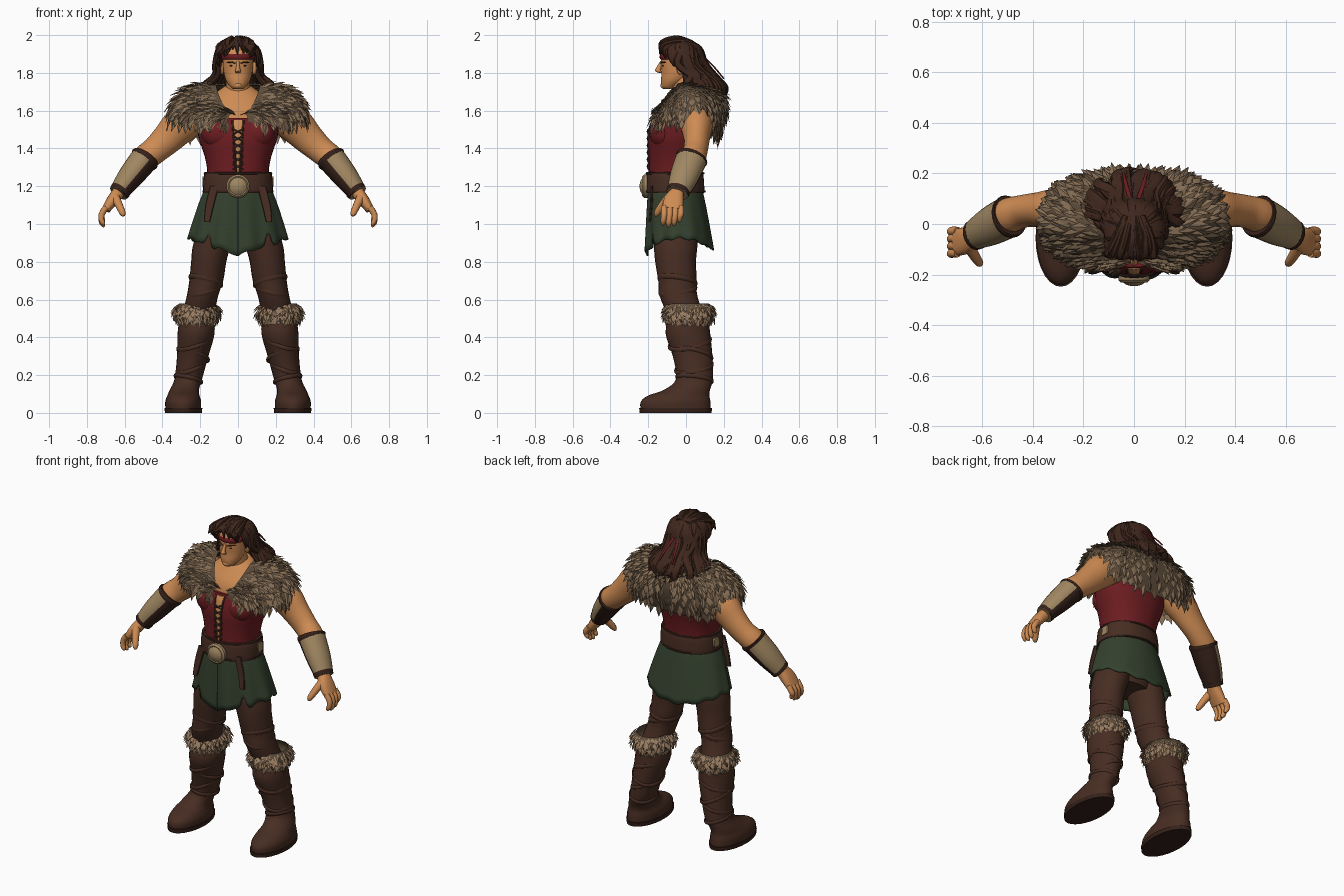
import bpy, bmesh, math, random
from mathutils import Vector as V
from math import sin, cos, pi

random.seed(3)
if "Cube" in bpy.data.objects:
    bpy.data.objects.remove(bpy.data.objects["Cube"])

# Colours
MATS = {}
for label, rgb in {
        "skin": (.62, .26, .088), "hair brown": (.05, .02, .012),
        "collar fur": (.235, .155, .09), "shadow fur": (.11, .072, .043),
        "cuff fur": (.31, .197, .115), "red cloth": (.15, .012, .015),
        "green cloth": (.034, .053, .027), "brown leather": (.063, .026, .016),
        "dark leather": (.036, .015, .01), "tan leather": (.35, .24, .12)}.items():
    m = bpy.data.materials.new(label)
    m.use_nodes = True
    m.diffuse_color = (*rgb, 1)
    m.node_tree.nodes["Principled BSDF"].inputs["Base Color"].default_value = (*rgb, 1)
    MATS[label] = m
made = []


def build(name, parts, mats, s=1, rule=None):
    """Join (verts, faces) parts into one object, mirrored when s is -1."""
    verts, faces = [], []
    for v, f in parts:
        faces += [[i + len(verts) for i in q] for q in f]
        verts += [(p[0] * s, p[1], p[2]) for p in v]
    me = bpy.data.meshes.new(name)
    me.from_pydata(verts, [], faces)
    mats = [mats] if isinstance(mats, str) else mats
    for label in mats:
        me.materials.append(MATS[label])
    bm = bmesh.new()
    bm.from_mesh(me)
    bmesh.ops.recalc_face_normals(bm, faces=bm.faces)
    if rule:
        for f in bm.faces:
            f.material_index = rule(f)
    bm.to_mesh(me)
    bm.free()
    ob = bpy.data.objects.new(name, me)
    bpy.context.collection.objects.link(ob)
    made.append(ob)
    return ob


def spline(pts, k):
    out = []
    for i in range(len(pts) - 1):
        p = [pts[max(0, min(len(pts) - 1, i + d))] for d in (-1, 0, 1, 2)]
        for j in range(k):
            t = j / k
            out.append([b + .5 * t * (c - a + t * (2*a - 5*b + 4*c - d + t * (3*(b - c) + d - a)))
                        for a, b, c, d in zip(*p)])
    return out + [list(pts[-1])]


def tube(pts, sides=20, flat=False, ref=(0, 1, 0), k=4, power=2):
    """Loft ellipses (x, y, z, radius along ref, other radius) along a path."""
    pts = spline([p if len(p) == 5 else (*p, p[3]) for p in pts], k)
    verts, n = [], len(pts)
    for i, p in enumerate(pts):
        a, b = V((1, 0, 0)), V((0, 1, 0))
        if not flat:
            t = (V(pts[min(i + 1, n - 1)][:3]) - V(pts[max(i - 1, 0)][:3])).normalized()
            a = (V(ref) - t * t.dot(V(ref))).normalized()
            b = t.cross(a)
        for j in range(sides):
            c, d = cos(2 * pi * j / sides), sin(2 * pi * j / sides)
            c, d = (math.copysign(abs(e) ** (2 / power), e) for e in (c, d))
            verts.append(V(p[:3]) + a * c * p[3] + b * d * p[4])
    faces = [(i*sides + j, i*sides + (j+1) % sides, (i+1)*sides + (j+1) % sides, (i+1)*sides + j)
             for i in range(n - 1) for j in range(sides)]
    return verts, faces + [list(range(sides)), list(range((n - 1) * sides, n * sides))]


def ring(c, rx, ry, h, w, tilt=0, n=32):
    """Band around an ellipse, h half height, w half thickness."""
    ang = [2 * pi * i / n for i in range(n + 2)]
    return tube([(c[0] + rx * cos(a), c[1] + ry * sin(a), c[2] + tilt * cos(a + .6), h, w)
                 for a in ang], 8, ref=(0, 0, 1), k=1)


def ball(c, r):
    angs = [pi * i / 12 for i in range(1, 12)]
    return tube([(c[0], c[1], c[2] - r[2] * cos(a), r[0] * sin(a), r[1] * sin(a)) for a in angs], flat=True, k=1)


def grid(surf, nu, nv):
    verts = [surf(i / nu, j / nv) for j in range(nv + 1) for i in range(nu + 1)]
    w = nu + 1
    return verts, [(j*w + i, j*w + i + 1, (j+1)*w + i + 1, (j+1)*w + i) for j in range(nv) for i in range(nu)]


def tufts(surf, rows, count, length, width):
    """Pointed leaves laid down a surface in staggered rows."""
    parts = []
    for r in range(rows):
        for c in range(count):
            u = min(.985, max(.005, (c + .5 * (r % 2) + random.uniform(-.3, .3)) / count))
            v = min(.95, (r + random.uniform(0, .5)) / rows)
            p = surf(u, v)
            side, down = (surf(u + .01, v) - p).normalized(), (surf(u, v + .02) - p).normalized()
            n = side.cross(down).normalized()
            down = (down + side * random.uniform(-.3, .3) + n * .22).normalized()
            L, w = length * random.uniform(.75, 1.2), width * random.uniform(.75, 1.15)
            q = p + down * L * .45
            parts.append(([p, q - side * w, q + side * w, q + n * w * .4, p + down * L],
                          [(0, 1, 3), (0, 3, 2), (1, 4, 3), (2, 3, 4), (0, 2, 4, 1)]))
    return parts


# Torso, neck and vest
build("chest", [tube([(0, -.03, 1.5, .2, .13), (0, -.02, 1.6, .2, .125), (0, 0, 1.67, .15, .1),
                      (0, .01, 1.73, .07, .065)], 32, flat=True),
                tube([(0, .02, 1.62, .085), (0, -.005, 1.7, .068), (0, -.03, 1.78, .06)], ref=(1, 0, 0))], "skin")
build("vest", [tube([(0, -.055, 1.2, .17, .14), (0, -.055, 1.28, .163, .14), (0, -.05, 1.36, .177, .146),
                     (0, -.042, 1.45, .207, .157), (0, -.035, 1.52, .215, .15), (0, -.035, 1.56, .205, .135)],
                    40, flat=True, power=2.2)]
      + [ball((s * .095, -.12, 1.48), (.1, .073, .085)) for s in (1, -1)], "red cloth")
front = [(1.27, -.194), (1.36, -.196), (1.45, -.2), (1.52, -.188), (1.55, -.175)]
build("vest_opening", [tube([(0, y, z, .005 + .07 * (z - 1.27), .004) for z, y in front], 8, flat=True)], "skin")
laces = [tube([(s * (.01 + .07 * (z - 1.27)), y, z, .005) for z, y in front], 8, flat=True) for s in (1, -1)]
for i in range(6):
    z = 1.29 + i * .037
    laces += [tube([(-s * .027, -.198, z, .0045), (0, -.204, z + .014, .0045), (s * .027, -.198, z + .028, .0045)],
                   6, ref=(0, 0, 1), k=2) for s in (1, -1)]
build("vest_laces", laces, "brown leather")

# Belt and buckle
build("belt", [tube([(0, -.058, z, r, r - .03) for z, r in ((1.165, .183), (1.19, .185), (1.25, .181), (1.275, .174))],
                    40, flat=True, power=2.2)], "brown leather")
build("belt_trim", [ring((0, -.058, z), r, r - .026, .006, .005) for z, r in ((1.172, .184), (1.268, .177))], "dark leather")
build("buckle", [tube([(0, -.19, 1.2, .062), (0, -.222, 1.2, .062), (0, -.232, 1.2, .052), (0, -.229, 1.2, .046),
                       (0, -.24, 1.2, .03), (0, -.245, 1.2, .012)], 24, ref=(0, 0, 1), k=1)], "tan leather")
build("belt_side_plates", [tube([(s * .17, -.04, 1.225, .024, .027), (s * .187, -.04, 1.225, .024, .027)], 16, k=1, power=5)
                           for s in (1, -1)], "tan leather")
build("hanging_straps", [tube([(s * .125, -.18, 1.2, .024, .007), (s * .15, -.184, 1.1, .023, .007),
                               (s * .165, -.192, 1.01, .016, .007)], 8, flat=True, power=4) for s in (1, -1)], "brown leather")


# Skirt with pleats, notches and a long ragged front flap
def skirt(u, v):
    th = (2 * u - 1) * pi
    f = pi - abs(th)
    hem = .895 - .03 * cos(2 * th) + .006 * sin(13 * th) + .07 * max(0, 1 - abs(f - .66) / .1)
    hem -= .035 - .03 * abs(sin(4 * th)) if f < .6 else 0
    flare = v ** .8
    wave = 1 + (.022 - .028 * cos(th)) * v * sin(11 * th + 1)
    return V(((.172 + .092 * flare) * wave * sin(th), -.058 + .025 * v + (.142 + .04 * flare) * wave * cos(th),
              1.19 + (hem - 1.19) * v))


sk = build("skirt", [grid(skirt, 120, 10)], "green cloth")
sk.modifiers.new("thickness", "SOLIDIFY").thickness = .008
build("hips", [tube([(0, -.055, .9, .14, .1), (0, -.055, 1.0, .18, .125), (0, -.055, 1.18, .165, .13)], flat=True)],
      "brown leather")


# Fur collar draped over the shoulders
def collar(u, v):
    th = (2 * u - 1) * pi * .975
    x, y = sin(th), cos(th)
    f, b = max(0, -y), max(0, y)
    sx, sy = (math.copysign(abs(e) ** .75, e) for e in (x, y))
    inner = V((.115 * x, -.03 + .12 * y, 1.735 - .16 * f ** 1.5))
    mid = V((.37 * sx, .03 + (.25 if y > 0 else .2) * sy, 1.755 - .15 * f - .05 * b))
    hem = V((.36 * sx, .03 + (.135 if y > 0 else .205) * sy, 1.545 - .1 * b - .015 * f))
    return inner * (1 - v) ** 2 + mid * 2 * v * (1 - v) + hem * v * v


build("collar_lining", [grid(collar, 64, 12)], "shadow fur")
coat = tufts(collar, 11, 50, .075, .019)
build("collar_undercoat", coat[::5], "shadow fur")
build("collar_fur", [t for i, t in enumerate(coat) if i % 5], "collar fur")

# Head and face
build("head", [tube([(0, -.092, 1.715, .026, .024), (0, -.086, 1.728, .042, .043), (0, -.064, 1.76, .064, .068),
                     (0, -.05, 1.8, .075, .08), (0, -.045, 1.85, .08, .088), (0, -.04, 1.9, .08, .09),
                     (0, -.035, 1.95, .06, .07)], 32, flat=True),
               tube([(0, -.125, 1.862, .008, .012), (0, -.142, 1.83, .01, .014), (0, -.148, 1.81, .015, .016),
                     (0, -.128, 1.799, .011, .012)], 12, flat=True),
               ball((0, -.114, 1.733), (.024, .022, .018))]
      + [ball((s * .086, -.03, 1.825), (.014, .02, .034)) for s in (1, -1)], "skin")
build("brows_and_eyes", [tube([(s * .013, -.133, 1.85, .003), (s * .036, -.126, 1.857, .004), (s * .058, -.105, 1.855, .003)],
                              8, ref=(0, 0, 1)) for s in (1, -1)]
      + [ball((s * .034, -.121, 1.838), (.01, .006, .004)) for s in (1, -1)], "hair brown")
build("mouth", [tube([(-.025, -.117, 1.776, .002), (0, -.126, 1.773, .003), (.027, -.117, 1.779, .002)], 6, ref=(0, 0, 1))],
      "brown leather")
build("headband", [ring((0, -.04, 1.886), .084, .094, .015, .006)]
      + [tube([(x * .5, .1, 1.88, .008, .004), (x, .15, 1.83, .008, .004), (x * 1.4, .2, 1.77, .006, .004)],
              8, ref=(1, 0, 0)) for x in (.035, -.03)], "red cloth")

# Hair: cap, wavy back locks, temple curls, swept fringe
locks = [ball((0, -.015, 1.895), (.093, .098, .09))]
for i in range(54):
    a = -1.65 + 3.3 * i / 53 + random.uniform(-.08, .08)
    k, w = random.uniform(.88, 1.12), random.uniform(.014, .025)
    wave = [random.uniform(-.2, .2) for _ in range(5)]
    path = [(.03, -.03, .03, 1.968, .6), (.098, -.03, .1, 1.93, 1), (.11 * k, -.02, .115 * k, 1.85, 1),
            (.115 * k, .0, .145 * k, 1.785, 1), (.17 * k, .04, .155 * k, 1.725, 1.1),
            (.18 * k, .055, .15 * k, random.uniform(1.62, 1.7), .2)]
    locks.append(tube([(r * sin(a + d), cy + ry * cos(a + d), z, w * q, .016 * q)
                       for (r, cy, ry, z, q), d in zip(path, [0] + wave)], 8, ref=(cos(a), -sin(a), 0)))
for s in (1, -1):
    for y in (-.075, -.055, -.035):
        locks.append(tube([(s * .06, y + .02, 1.96, .016, .012), (s * .098, y - .01, 1.92, .016, .013),
                           (s * .108, y, 1.87, .015, .012), (s * .098, y + .015, 1.835, .004, .004)], 8))
for i in range(24):
    x = -.08 + .16 * i / 23
    z, w = random.uniform(-.012, .008) - 3 * x * x, random.uniform(.01, .017)
    locks.append(tube([(x * .4, .03, 1.962, .014, .012), (x * .9, -.05, 1.98 + z, w, .014),
                       (x * 1.2 - .01, -.118 + random.uniform(-.012, .01), 1.957 + z, w, .013),
                       (x * 1.35 + random.uniform(-.05, .02), -.138 + 5 * x * x, 1.91 + z + random.uniform(-.012, .025),
                        .004, .004)], 8, ref=(1, 0, 0)))
build("hair", locks, "hair brown")

for s, side in ((1, "left_"), (-1, "right_")):
    # Arm, bracer and hand
    build(side + "arm", [tube([(.2, .045, 1.58, .08), (.29, .055, 1.535, .088, .098), (.37, .057, 1.455, .07, .084),
                               (.44, .05, 1.39, .065, .072), (.5, .03, 1.34, .07), (.57, -.01, 1.25, .06),
                               (.635, -.045, 1.165, .04)])], "skin", s)
    build(side + "bracer", [tube([(.492, .03, 1.348, .084, .076), (.57, -.01, 1.25, .077, .067),
                                  (.635, -.045, 1.163, .058, .05)])], ["tan leather", "dark leather"], s,
          lambda f: int(f.normal.dot(V((.75 * s, -.3, .55))) < -.12))
    build(side + "bracer_rims", [tube([(.488, .033, 1.354, .083, .076), (.493, .03, 1.347, .087, .08), (.502, .026, 1.336, .084, .077)]),
                                 tube([(.62, -.038, 1.181, .063, .056), (.633, -.045, 1.164, .061, .053)])],
          "dark leather", s)
    hand = [tube([(.63, -.045, 1.17, .036, .034), (.665, -.065, 1.125, .053, .031), (.7, -.072, 1.075, .054, .023)], power=2.4),
            tube([(.65, -.09, 1.14, .025), (.63, -.125, 1.1, .021), (.612, -.152, 1.06, .017), (.605, -.158, 1.042, .008)], 10)]
    for i in range(4):
        y, z = -.115 + .029 * i, (.004, -.006, 0, .02)[i]
        hand.append(tube([(.697, y, 1.09, .017), (.72, y, 1.055, .017), (.723, y - .004, 1.02 + z, .015),
                          (.714, y - .006, 1.0 + z, .012), (.708, y - .006, .99 + z, .005)], 10))
    build(side + "hand", hand, "skin", s)

    # Trouser leg and boot
    build(side + "leg", [tube([(.11, -.055, .98, .1, .12), (.14, -.055, .88, .1, .115), (.155, -.055, .8, .093, .108),
                               (.168, -.045, .7, .09, .102), (.188, -.04, .62, .083, .1), (.215, .005, .5, .085, .095)],
                              24, flat=True)], "brown leather", s)
    build(side + "leg_folds", [ring((x, y, z), r, r + .014, .014, .006, t) for x, y, z, r, t in
                               ((.17, -.045, .7, .086, .025), (.18, -.043, .65, .083, -.025))], "brown leather", s)
    build(side + "boot", [tube([(.29, -.055, .02, .094, .186), (.29, -.055, .06, .095, .184), (.289, -.038, .092, .085, .162),
                                (.284, .005, .122, .077, .122), (.263, .045, .18, .073, .097), (.24, .035, .3, .083, .105),
                                (.222, .01, .42, .098, .118), (.22, .015, .5, .09, .105)], 28, flat=True)], "brown leather", s)
    build(side + "sole", [tube([(.289, -.055, 0, .098, .19), (.289, -.055, .025, .1, .193)], 28, flat=True, k=1)],
          "dark leather", s)
    build(side + "boot_straps", [ring((x, y, z), rx, ry, .011, .005, t) for x, y, z, rx, ry, t in
                                 ((.263, .045, .18, .073, .097, .02), (.25, .042, .24, .077, .1, -.03),
                                  (.238, .034, .31, .084, .106, .035), (.228, .02, .37, .091, .112, -.035))],
          "brown leather", s)

    # Fur cuff
    def cuff(u, v):
        th = (2 * u - 1) * pi
        r = .082 + .035 * sin(pi * min(1, .1 + .75 * v))
        return V((.218 + r * sin(th), .015 + (r + .012) * cos(th), .58 - .1 * v))

    build(side + "cuff_lining", [grid(cuff, 32, 6)], "shadow fur", s)
    build(side + "cuff_fur", tufts(cuff, 6, 30, .05, .014), "cuff fur", s)

# Smooth shading with sharp edges kept
bpy.ops.object.select_all(action="DESELECT")
for ob in made:
    ob.select_set(True)
bpy.context.view_layer.objects.active = made[0]
bpy.ops.object.shade_smooth_by_angle(angle=math.radians(40))
